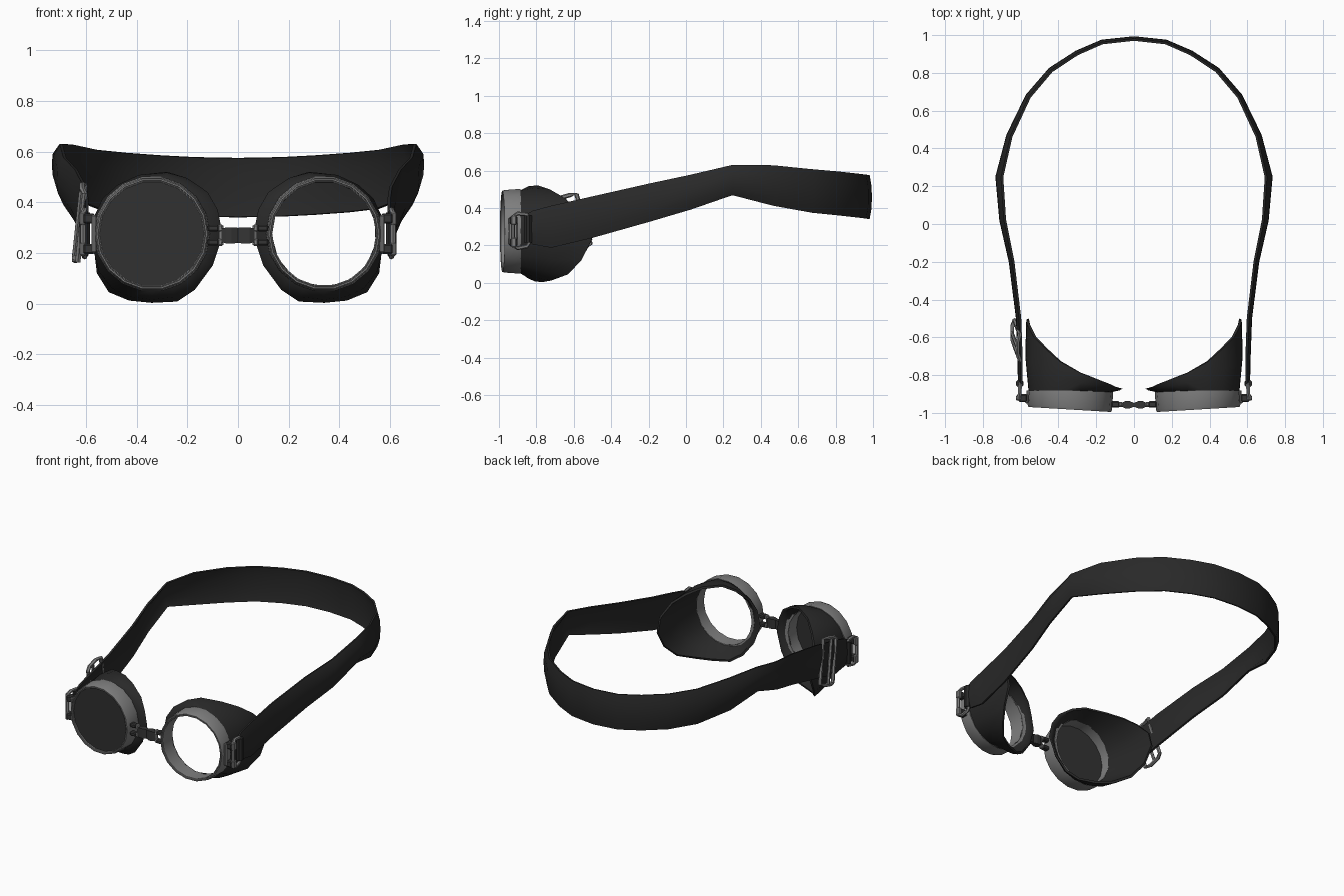
import bpy, bmesh, math
from mathutils import Vector, Matrix

if "Cube" in bpy.data.objects:
    bpy.data.objects.remove(bpy.data.objects["Cube"])


def material(name, r, g, b):
    m = bpy.data.materials.new(name)
    m.diffuse_color = (r, g, b, 1)
    m.use_nodes = True
    m.node_tree.nodes["Principled BSDF"].inputs["Base Color"].default_value = m.diffuse_color
    return m


RUBBER = material("black_rubber", 0.022, 0.022, 0.022)
METAL = material("grey_metal", 0.21, 0.21, 0.21)
GLASS = material("dark_glass", 0.03, 0.03, 0.03)
BRACKET = material("dark_bracket", 0.035, 0.035, 0.035)


def finish(bm, name, mat, angle=40):
    bmesh.ops.recalc_face_normals(bm, faces=bm.faces[:])
    me = bpy.data.meshes.new(name)
    bm.to_mesh(me)
    bm.free()
    me.materials.append(mat)
    me.shade_smooth()
    me.set_sharp_from_angle(angle=math.radians(angle))
    ob = bpy.data.objects.new(name, me)
    bpy.context.collection.objects.link(ob)
    return ob


def loft(name, loops, mat, side=1, wrap=False, caps=False, angle=40):
    """Skin a row of equal closed loops; side=-1 mirrors in x."""
    bm = bmesh.new()
    rows = [[bm.verts.new((p[0] * side, p[1], p[2])) for p in lp] for lp in loops]
    n = len(rows[0])
    for i in range(len(rows) if wrap else len(rows) - 1):
        a, b = rows[i], rows[(i + 1) % len(rows)]
        for j in range(n):
            k = (j + 1) % n
            bm.faces.new((a[j], a[k], b[k], b[j]))
    if caps:
        bm.faces.new(rows[0])
        bm.faces.new(rows[-1])
    return finish(bm, name, mat, angle)


def tube(name, pts, r, mat, side=1, sides=6, closed=True):
    """Round bar along a path lying roughly in a y-z plane."""
    pts = [Vector(p) for p in pts]
    n = len(pts)
    loops = []
    for i, p in enumerate(pts):
        a = pts[(i - 1) % n] if closed or i else p
        b = pts[(i + 1) % n] if closed or i < n - 1 else p
        t = (b - a).normalized()
        u = Vector((1, 0, 0))
        u = (u - t * u.dot(t)).normalized()
        v = t.cross(u)
        loops.append([p + r * (u * math.cos(q) + v * math.sin(q))
                      for q in (math.tau * (k + .5) / sides for k in range(sides))])
    return loft(name, loops, mat, side, wrap=closed, caps=not closed)


def box(name, c, s, mat, side=1, bevel=0.006):
    bm = bmesh.new()
    bmesh.ops.create_cube(bm, size=1, matrix=Matrix.Translation((c[0] * side, c[1], c[2]))
                          @ Matrix.Diagonal((*s, 1)))
    bmesh.ops.bevel(bm, geom=bm.edges[:], offset=bevel, segments=1, affect='EDGES')
    return finish(bm, name, mat, 20)


CX, CZ, N = 0.34, 0.275, 18


def circle(r, y, slant):
    """Circle round the lens axis; slant turns the front slightly outward."""
    return [(CX + r * math.cos(a), y + slant * r * math.cos(a), CZ + r * math.sin(a))
            for a in (math.tau * i / N for i in range(N))]


# face contour of the eye cup, from the temple over the top to the nose and back
RIM = [(.57, -.505, .23), (.567, -.53, .33), (.53, -.60, .41), (.47, -.66, .46),
       (.39, -.73, .50), (.28, -.79, .52), (.20, -.82, .495), (.12, -.85, .44),
       (.08, -.87, .37), (.06, -.872, .27), (.10, -.862, .15), (.17, -.845, .055),
       (.24, -.81, .008), (.34, -.77, .003), (.43, -.72, .012), (.51, -.63, .045),
       (.557, -.56, .12)]


def cup_loops():
    front, bulge, rim, lip, inner, back = [], [], [], [], [], []
    for x, y, z in RIM:
        d = Vector((x - CX, 0, z - CZ)).normalized()
        c = Vector((CX, 0, CZ))
        p = Vector((x, y, z))
        f = c + d * .222 + Vector((0, -.89, 0))
        m = f.lerp(p, .5) + d * .012
        front.append(f)
        bulge.append(m)
        rim.append(p)
        lip.append(p - d * .014 + Vector((0, .004, 0)))
        inner.append(m - d * .022)
        back.append(f - d * .016)
    return [front, bulge, rim, lip, inner, back]


for side, tag in ((1, "right"), (-1, "left")):
    # eye cup
    loft("eye_cup_" + tag, cup_loops(), RUBBER, side, wrap=True, angle=60)
    # lens ring with a groove on its front face
    prof = [(.206, -.885, 0), (.228, -.882, 0), (.229, -.90, .01), (.224, -.968, .06),
            (.219, -.982, .06), (.213, -.982, .06), (.212, -.974, .06),
            (.210, -.974, .06), (.209, -.980, .06), (.205, -.978, .06), (.205, -.95, .05)]
    loft("lens_ring_" + tag, [circle(*p) for p in prof], METAL, side, wrap=True, angle=35)
    # temple hinge: plate, two lugs, pins and wire loop
    box("hinge_plate_" + tag, (.568, -.925, .275), (.02, .05, .15), METAL, side)
    for z in (.215, .335):
        box("hinge_lug_" + tag, (.588, -.922, z), (.045, .042, .04), BRACKET, side)
        box("hinge_pin_" + tag, (.612, -.92, z), (.026, .03, .055), METAL, side)
    tube("wire_loop_" + tag, [(.612, -.925, .20), (.612, -.925, .355), (.605, -.90, .37),
                              (.603, -.85, .365), (.603, -.84, .35), (.603, -.84, .21),
                              (.603, -.85, .195), (.605, -.90, .185)], .011, METAL, side)
    # strap end folded round the wire
    tube("strap_fold_" + tag, [(.605, -.845, .215), (.605, -.845, .36)], .022, RUBBER,
         side, 8, closed=False)
    # nose bridge lugs
    for z in (.242, .298):
        box("bridge_lug_" + tag, (.098, -.955, z), (.045, .034, .026), BRACKET, side)
        box("bridge_link_" + tag, (.07, -.955, z), (.022, .026, .03), METAL, side)
    tube("bridge_pin_" + tag, [(.066, -.955, .232), (.066, -.955, .308)], .011, METAL,
         side, 6, closed=False)


# nose bridge strip with two swollen knuckles
def bar_section(x, h, d):
    return [(x, -.957 + sy * d, .269 + sz * h) for sy, sz in ((-1, -1), (1, -1), (1, 1), (-1, 1))]


loft("nose_bridge", [bar_section(x, h, d) for x, h, d in (
    (-.066, .026, .010), (-.045, .032, .020), (-.025, .032, .020), (0, .030, .010),
    (.025, .032, .020), (.045, .032, .020), (.066, .026, .010))], BRACKET, caps=True, angle=20)

# dark lens, left side only
loft("dark_lens", [circle(.207, -.968, .06), circle(.207, -.962, .06)], GLASS, -1, caps=True)

# head strap: x, y, bottom z, top z, bulge of the middle line
HALF = [(.605, -.855, .235, .365, .004), (.607, -.82, .205, .385, .006),
        (.609, -.72, .187, .412, .008), (.617, -.50, .24, .462, .008),
        (.655, -.20, .325, .53, .010), (.705, .02, .39, .577, .016),
        (.726, .25, .468, .63, .022), (.668, .47, .412, .628, .014),
        (.566, .68, .374, .607, .010), (.445, .82, .36, .595, .008),
        (.305, .91, .35, .585, .006), (.17, .968, .343, .578, .005)]
path = HALF + [(0, .986, .34, .575, .004)] + [(-p[0], *p[1:]) for p in reversed(HALF)]
sections = []
for i, (x, y, zb, zt, b) in enumerate(path):
    p, q = path[max(i - 1, 0)], path[min(i + 1, len(path) - 1)]
    t = Vector((q[0] - p[0], q[1] - p[1], 0)).normalized()
    n = Vector((t.y, -t.x, 0))
    h = zt - zb
    outline = [(-b, 0), (.006, .25), (.008, .5), (.006, .75), (-b, 1),
               (-b - .012, .99), (-.008, .75), (-.010, .5), (-.008, .25), (-b - .012, .01)]
    sections.append([Vector((x, y, zb + h * f)) + n * o for o, f in outline])
loft("head_strap", sections, RUBBER, caps=True, angle=50)

# strap buckle on the left: bowed frame with a centre bar
ALONG, UP = Vector((0, .96, .27)), Vector((.10, -.27, .96))


def buckle(a, u, out):
    return Vector((-.618 - out, -.615, .32)) + ALONG * a + UP * u


tube("buckle_frame", [buckle(-.07, -.14, 0), buckle(-.035, -.145, .012), buckle(.035, -.145, .012),
                      buckle(.07, -.14, 0), buckle(.07, .14, 0), buckle(.035, .145, .012),
                      buckle(-.035, .145, .012), buckle(-.07, .14, 0)], .012, METAL)
tube("buckle_bar", [buckle(0, -.145, .014), buckle(0, .145, .014)], .010, METAL, closed=False)
